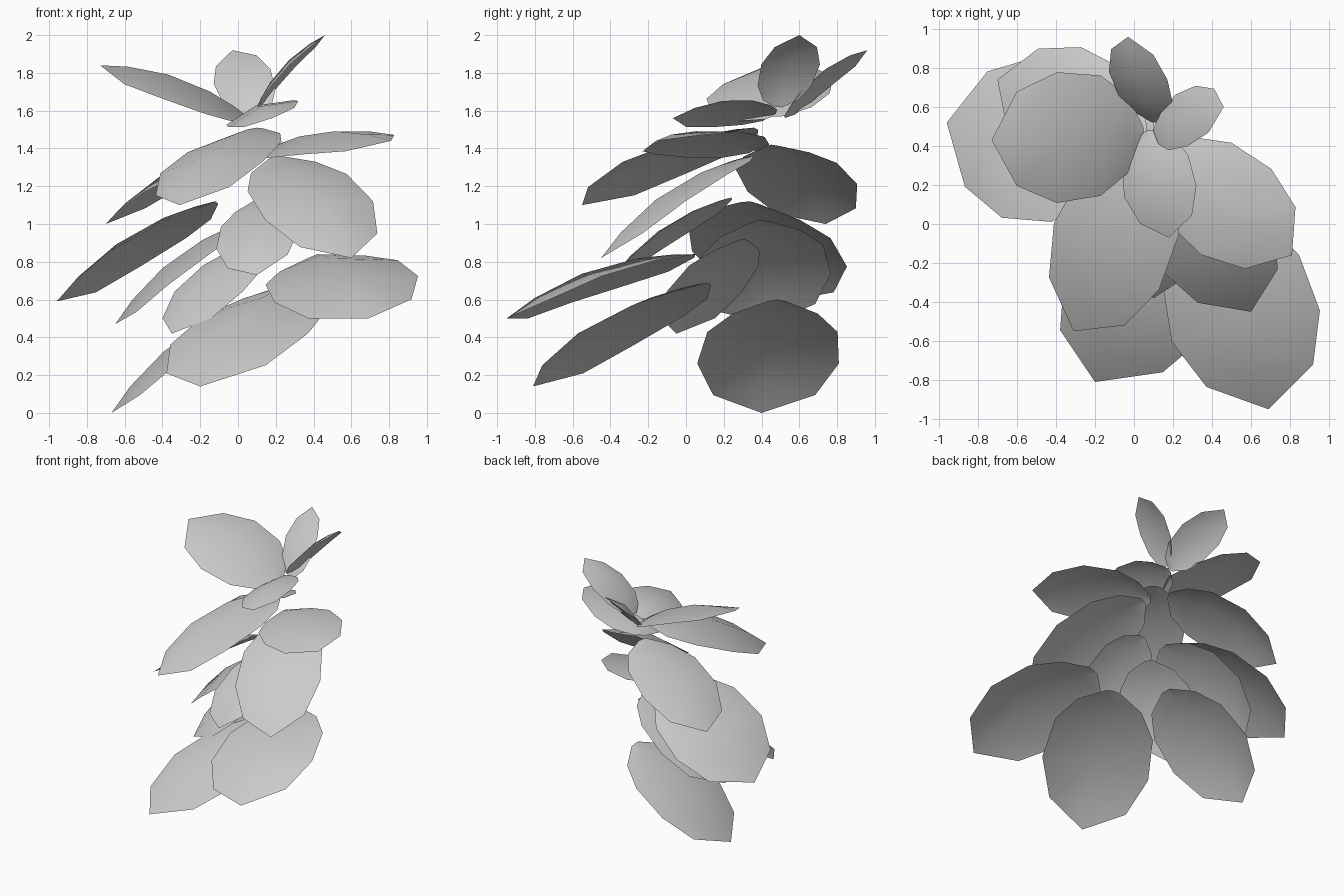
import bpy
from mathutils import Vector

if "Cube" in bpy.data.objects:
    bpy.data.objects.remove(bpy.data.objects["Cube"])

# half outline of a leaf: (position along midrib, half width factor)
PROFILE = [(0.0, 0.12), (0.1, 0.6), (0.28, 0.92), (0.57, 1.0), (0.83, 0.72)]


def leaf(name, base, tip, half):
    """Leaf blade: arched midrib with both halves drooping to the rim."""
    b, t, w = Vector(base), Vector(tip), Vector(half)
    axis = t - b
    n = axis.cross(w).normalized()
    flip = n.z < 0
    if flip:
        n = -n
    verts = []
    for s, k in PROFILE:
        mid = b + axis * s + n * (0.36 * axis.length * s * (1 - s))
        droop = n * (0.22 * w.length * k)
        verts += [mid - w * k - droop, mid, mid + w * k - droop]
    verts.append(t)
    end = len(verts) - 1
    faces = []
    for a in range(0, end - 3, 3):
        faces += [(a, a + 3, a + 4, a + 1), (a + 1, a + 4, a + 5, a + 2)]
    faces += [(end - 3, end, end - 2), (end - 2, end, end - 1)]
    if flip:
        faces = [f[::-1] for f in faces]
    me = bpy.data.meshes.new(name)
    me.from_pydata(verts, [], faces)
    me.polygons.foreach_set("use_smooth", [True] * len(faces))
    ob = bpy.data.objects.new(name, me)
    bpy.context.collection.objects.link(ob)


# tiers of leaves from the crown down: base, tip, half-width vector
crown = [
    ((.05, .46, 1.57), (-.73, .43, 1.84), (0, .335, .06)),
    ((.10, .52, 1.57), (-.03, .96, 1.92), (.15, -.02, .04)),
    ((.10, .49, 1.62), (.46, .60, 2.0), (.02, .155, 0)),
    ((.08, .48, 1.60), (.18, -.07, 1.56), (.185, .03, .07)),
]
upper = [
    ((.15, .36, 1.39), (.81, -.16, 1.44), (.18, .22, .06)),
    ((.10, .36, 1.51), (-.31, -.55, 1.10), (.27, -.17, .03)),
    ((.05, .45, 1.42), (-.70, .74, 1.0), (.11, .29, .02)),
    ((.20, .34, 1.36), (.60, -.45, .82), (.285, .12, .05)),
]
middle = [
    ((-.12, .34, 1.12), (-.96, .52, .59), (.08, .41, -.04)),
    ((.05, .39, 1.02), (-.65, .44, .47), (.02, .35, .03)),
    ((.11, .30, .92), (-.35, -.05, .42), (.18, -.20, 0)),
    ((.12, .24, 1.14), (.10, -.38, .73), (.22, 0, .05)),
]
lower = [
    ((.29, .11, .69), (-.20, -.81, .14), (.365, -.15, .03)),
    ((.10, .48, .60), (-.67, .40, .0), (-.02, .375, 0)),
    ((.42, .05, .84), (.69, -.95, .5), (.38, .08, .07)),
]
for tier, leaves in (("crown", crown), ("upper", upper),
                     ("middle", middle), ("lower", lower)):
    for i, (b, t, w) in enumerate(leaves):
        leaf(f"{tier}_leaf_{i + 1}", b, t, w)
